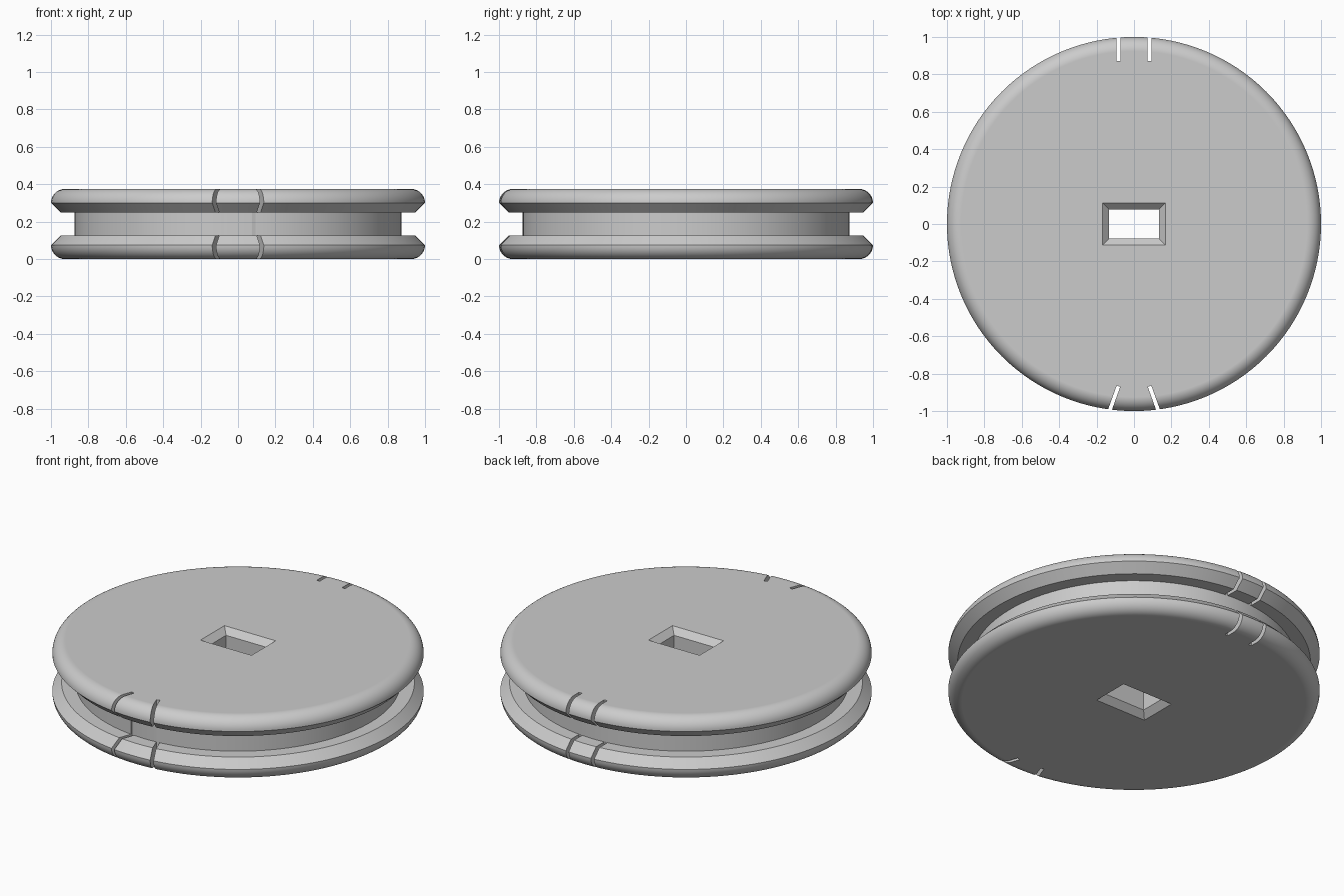
import bpy, bmesh, math
from mathutils import Matrix, Vector

default = bpy.data.objects.get("Cube")
if default:
    bpy.data.objects.remove(default, do_unlink=True)

HEIGHT = 0.375
SEGMENTS = 128

grey = bpy.data.materials.new("light grey")
grey.use_nodes = True
colour = (0.6, 0.6, 0.6, 1)
grey.diffuse_color = colour
grey.node_tree.nodes["Principled BSDF"].inputs["Base Color"].default_value = colour


def make_object(name, bm):
    bmesh.ops.recalc_face_normals(bm, faces=bm.faces)
    mesh = bpy.data.meshes.new(name)
    bm.to_mesh(mesh)
    bm.free()
    obj = bpy.data.objects.new(name, mesh)
    bpy.context.collection.objects.link(obj)
    mesh.materials.append(grey)
    return obj


def lathe(name, profile):
    """Revolve (radius, z) points around z and cap both ends."""
    bm = bmesh.new()
    rings = []
    for r, z in profile:
        angles = [2 * math.pi * i / SEGMENTS for i in range(SEGMENTS)]
        rings.append([bm.verts.new((r * math.cos(a), r * math.sin(a), z)) for a in angles])
    for low, high in zip(rings, rings[1:]):
        for i in range(SEGMENTS):
            j = (i + 1) % SEGMENTS
            bm.faces.new((low[i], low[j], high[j], high[i]))
    bm.faces.new(rings[0])
    bm.faces.new(rings[-1])
    return make_object(name, bm)


def slot_cutter(name, start, end, width=0.02):
    """Thin upright box running from start to end in plan."""
    start, end = Vector(start), Vector(end)
    run = end - start
    middle = (start + end) / 2
    bm = bmesh.new()
    bmesh.ops.create_cube(bm, size=1, matrix=(
        Matrix.Translation((middle.x, middle.y, HEIGHT / 2))
        @ Matrix.Rotation(math.atan2(run.y, run.x), 4, "Z")
        @ Matrix.Diagonal((run.length, width, 1, 1))))
    return make_object(name, bm)


def hole_cutter(name):
    """Rectangular shaft that flares at both openings."""
    bm = bmesh.new()
    flare, extra = 0.035, 0.05
    levels = [(flare + extra, -extra), (0, flare),
              (0, HEIGHT - flare), (flare + extra, HEIGHT + extra)]
    rings = []
    for grow, z in levels:
        x, y = 0.133 + grow, 0.078 + grow
        rings.append([bm.verts.new((sx * x, sy * y, z))
                      for sx, sy in ((-1, -1), (1, -1), (1, 1), (-1, 1))])
    for low, high in zip(rings, rings[1:]):
        for i in range(4):
            j = (i + 1) % 4
            bm.faces.new((low[i], low[j], high[j], high[i]))
    bm.faces.new(rings[0])
    bm.faces.new(rings[-1])
    return make_object(name, bm)


# Grooved wheel: rounded outer rim, bevelled inner rim, mirrored about mid height
ROUND = 0.075
lower = []
for i in range(11):
    a = math.pi / 2 * i / 10
    lower.append((1 - ROUND + ROUND * math.sin(a), ROUND - ROUND * math.cos(a)))
lower += [(0.95, 0.125), (0.875, 0.125)]
upper = [(r, HEIGHT - z) for r, z in reversed(lower)]
wheel = lathe("grooved_wheel", lower + upper)

# Centre hole, straight back slots and splayed front slots
cutters = [hole_cutter("hole_cutter")]
for side, label in ((1, "left"), (-1, "right")):
    cutters.append(slot_cutter(f"back_{label}_slot_cutter",
                               (side * 0.083, 0.872), (side * 0.083, 1.1)))
    cutters.append(slot_cutter(f"front_{label}_slot_cutter",
                               (side * 0.083, -0.867), (side * 0.167, -1.1)))

bpy.ops.object.select_all(action="DESELECT")
wheel.select_set(True)
bpy.context.view_layer.objects.active = wheel
for cutter in cutters:
    cut = wheel.modifiers.new(cutter.name, "BOOLEAN")
    cut.operation = "DIFFERENCE"
    cut.solver = "EXACT"
    cut.object = cutter
    bpy.ops.object.modifier_apply(modifier=cut.name)
    bpy.data.objects.remove(cutter, do_unlink=True)

# Smooth curves with crisp edges and flat caps
bpy.ops.object.shade_smooth_by_angle(angle=math.radians(30))
normals = wheel.modifiers.new("flat_caps", "WEIGHTED_NORMAL")
normals.keep_sharp = True
